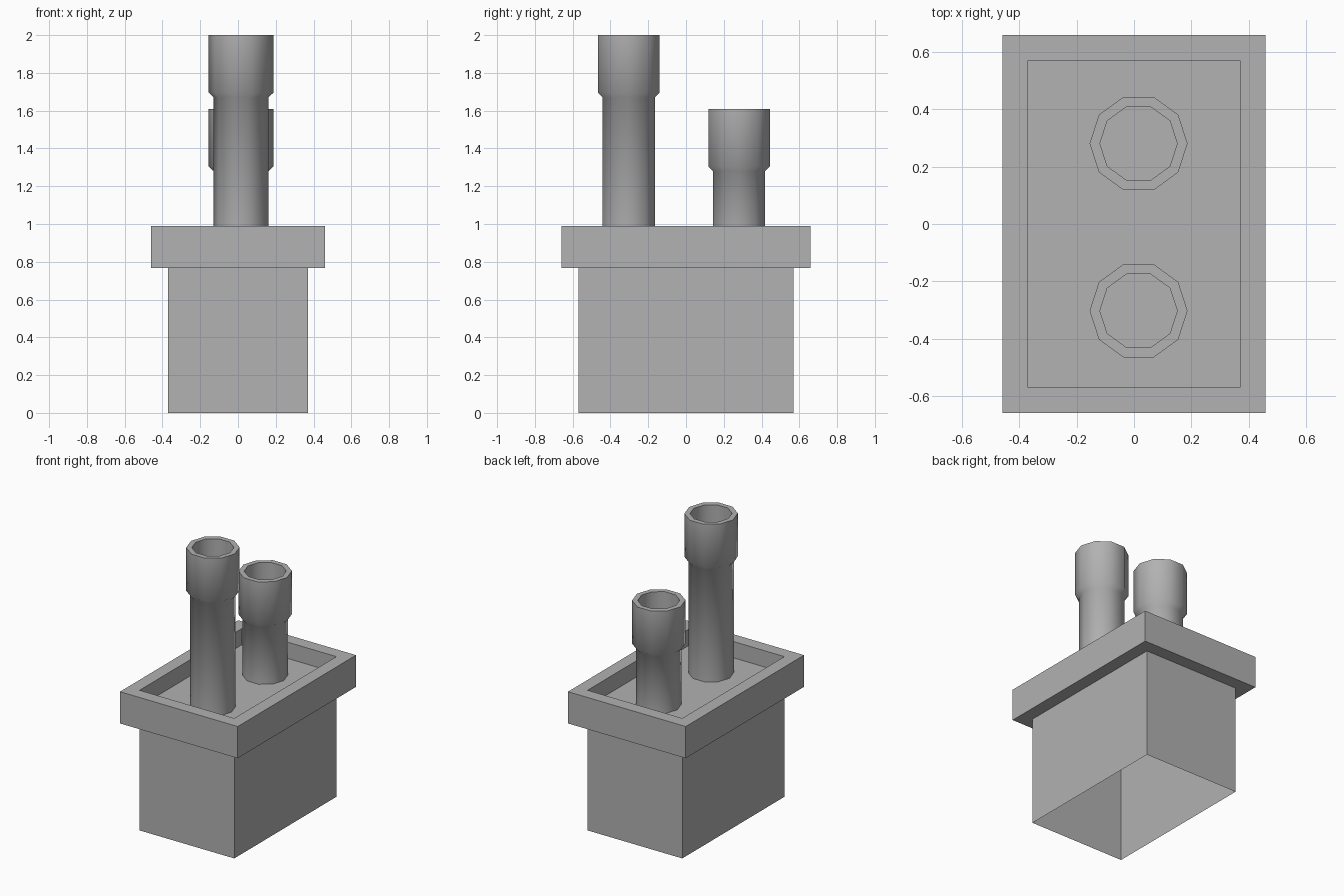
import bpy
import bmesh
import math

if "Cube" in bpy.data.objects:
    bpy.data.objects.remove(bpy.data.objects["Cube"])

# Dark grey for the whole stack
grey = bpy.data.materials.new("dark_grey")
grey.diffuse_color = (0.445, 0.445, 0.445, 1)
grey.use_nodes = True
grey.node_tree.nodes["Principled BSDF"].inputs["Base Color"].default_value = grey.diffuse_color


def finish(name, bm):
    bmesh.ops.recalc_face_normals(bm, faces=bm.faces)
    mesh = bpy.data.meshes.new(name)
    bm.to_mesh(mesh)
    bm.free()
    mesh.materials.append(grey)
    obj = bpy.data.objects.new(name, mesh)
    bpy.context.collection.objects.link(obj)
    return obj


def bridge(bm, a, b):
    n = len(a)
    for i in range(n):
        j = (i + 1) % n
        bm.faces.new((a[i], a[j], b[j], b[i]))


def rect(bm, hx, hy, z):
    return [bm.verts.new((sx * hx, sy * hy, z))
            for sx, sy in ((-1, -1), (1, -1), (1, 1), (-1, 1))]


BODY = (0.37, 0.57)
CAP = (0.46, 0.66)
FLOOR = 0.875

# Stack body: thin walls, open underneath, closed at the recess floor
bm = bmesh.new()
low, high = rect(bm, *BODY, 0), rect(bm, *BODY, FLOOR)
bridge(bm, low, high)
bm.faces.new(high)
body = finish("chimney_body", bm)
# an open shell needs its outward direction fixed explicitly
if body.data.polygons[-1].normal.z < 0:
    body.data.flip_normals()

# Cap: rectangular collar around the top of the body
bm = bmesh.new()
loops = [rect(bm, *size, z) for size, z in
         ((BODY, 0.766), (CAP, 0.766), (CAP, 0.99), (BODY, 0.99))]
for i in range(4):
    bridge(bm, loops[i], loops[(i + 1) % 4])
finish("chimney_cap", bm)


# Pots: ten-sided pipes with a wider collar and hollow mouth
def pot(name, y, top):
    profile = ((0.145, FLOOR), (0.145, top - 0.33), (0.171, top - 0.305),
               (0.171, top), (0.135, top), (0.135, top - 0.30))
    bm = bmesh.new()
    rings = [[bm.verts.new((0.016 + r * math.cos(math.tau * i / 10),
                            y + r * math.sin(math.tau * i / 10), z))
              for i in range(10)] for r, z in profile]
    for a, b in zip(rings, rings[1:]):
        bridge(bm, a, b)
    bm.faces.new(rings[0])
    bm.faces.new(rings[-1])
    obj = finish(name, bm)
    bpy.ops.object.select_all(action='DESELECT')
    obj.select_set(True)
    bpy.context.view_layer.objects.active = obj
    bpy.ops.object.shade_smooth_by_angle(angle=math.radians(50))


pot("tall_pot", -0.303, 2.0)
pot("short_pot", 0.281, 1.61)
